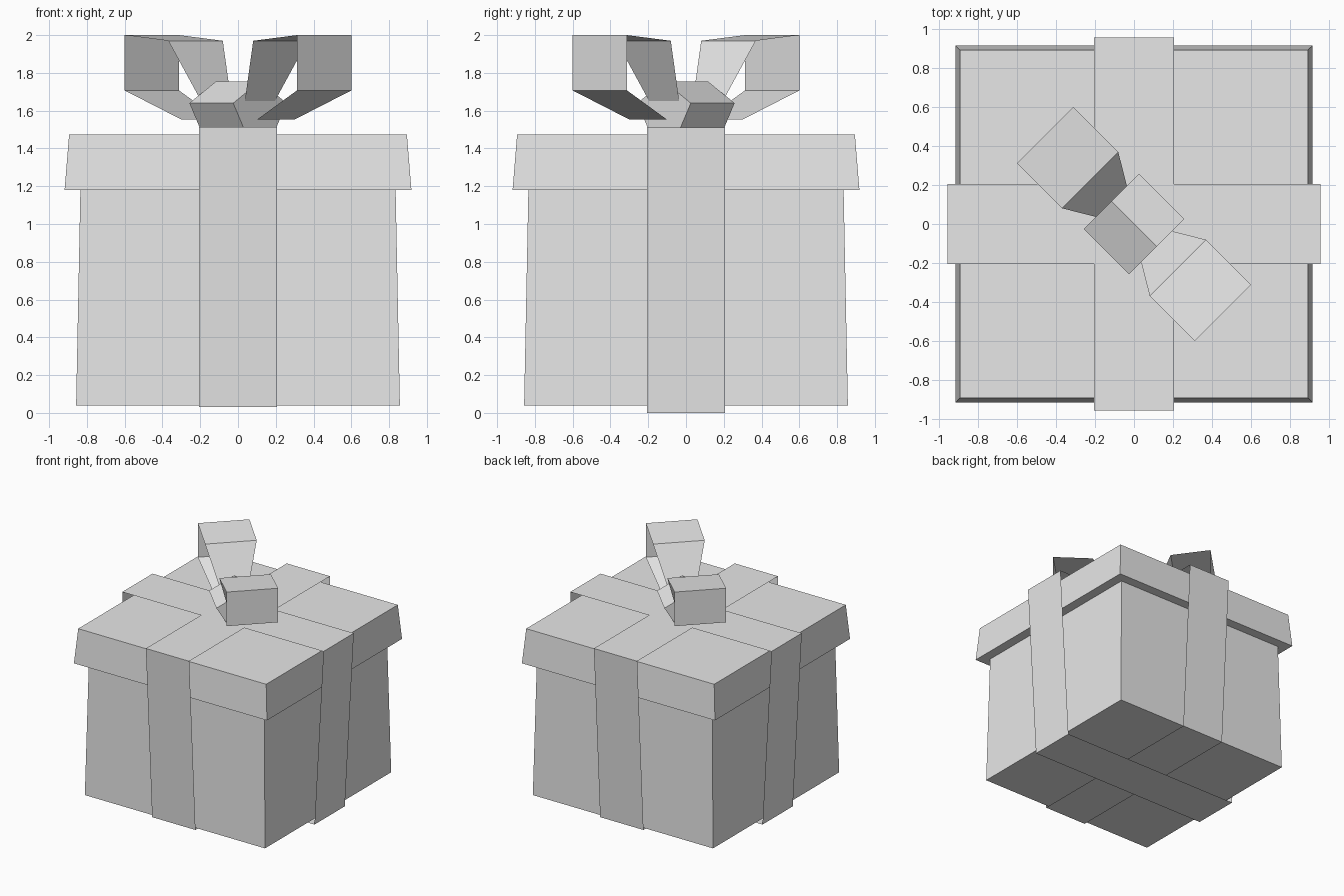
import bpy
import math

if "Cube" in bpy.data.objects:
    bpy.data.objects.remove(bpy.data.objects["Cube"])

# One flat grey for the whole gift box
grey = bpy.data.materials.new("light_grey")
grey.diffuse_color = (0.8, 0.8, 0.8, 1.0)
grey.use_nodes = True
grey.node_tree.nodes["Principled BSDF"].inputs["Base Color"].default_value = grey.diffuse_color


def make(name, verts, faces):
    mesh = bpy.data.meshes.new(name)
    mesh.from_pydata(verts, [], faces)
    mesh.materials.append(grey)
    obj = bpy.data.objects.new(name, mesh)
    bpy.context.collection.objects.link(obj)
    return obj


def tapered_box(name, z0, half0, z1, half1):
    """Square frustum between two heights."""
    corners = [(-1, -1), (1, -1), (1, 1), (-1, 1)]
    verts = [(x * h, y * h, z) for z, h in ((z0, half0), (z1, half1)) for x, y in corners]
    faces = [(3, 2, 1, 0), (4, 5, 6, 7)]
    faces += [(i, (i + 1) % 4, 4 + (i + 1) % 4, 4 + i) for i in range(4)]
    return make(name, verts, faces)


def turned(s, w, z, angle):
    """Point at s along a horizontal direction and w to its left."""
    c, n = math.cos(angle), math.sin(angle)
    return (s * c - w * n, s * n + w * c, z)


def strip(name, path, angle, closed=False):
    """Thin band along a path of (distance, half width, height)."""
    verts = [turned(s, side * w, z, angle) for s, w, z in path for side in (-1, 1)]
    n = len(path)
    faces = []
    for i in range(n if closed else n - 1):
        j = (i + 1) % n
        faces.append((2 * i, 2 * j, 2 * j + 1, 2 * i + 1))
    return make(name, verts, faces)


# Box and lid
tapered_box("box_body", 0.04, 0.857, 1.20, 0.834)
tapered_box("box_lid", 1.18, 0.918, 1.475, 0.894)

# Two ribbon bands wrapped around the box
W = 0.206
for name, angle, low, high in (("ribbon_front_to_back", math.pi / 2, 0.03, 1.513),
                               ("ribbon_side_to_side", 0.0, 0.0, 1.511)):
    strip(name, [(-0.872, W, low), (-0.957, W, high),
                 (0.957, W, high), (0.872, W, low)], angle, closed=True)

# Bow loops, one on each side of the knot
BOW = -math.pi / 4
loop = [(0.163, 0.112, 1.65), (0.318, 0.204, 1.97), (0.645, 0.204, 2.0),
        (0.645, 0.204, 1.707), (0.283, 0.14, 1.553), (0.163, 0.112, 1.553)]
strip("bow_loop_right", loop, BOW)
strip("bow_loop_left", loop, BOW + math.pi)

# Five-sided knot in the middle
section = [(0.0, 1.755), (-0.2, 1.64), (-0.123, 1.511), (0.123, 1.511), (0.2, 1.64)]
knot = [turned(s, w, z, BOW) for s in (-0.164, 0.164) for w, z in section]
make("bow_knot", knot,
     [(4, 3, 2, 1, 0), (5, 6, 7, 8, 9)]
     + [(i, (i + 1) % 5, 5 + (i + 1) % 5, 5 + i) for i in range(5)])
